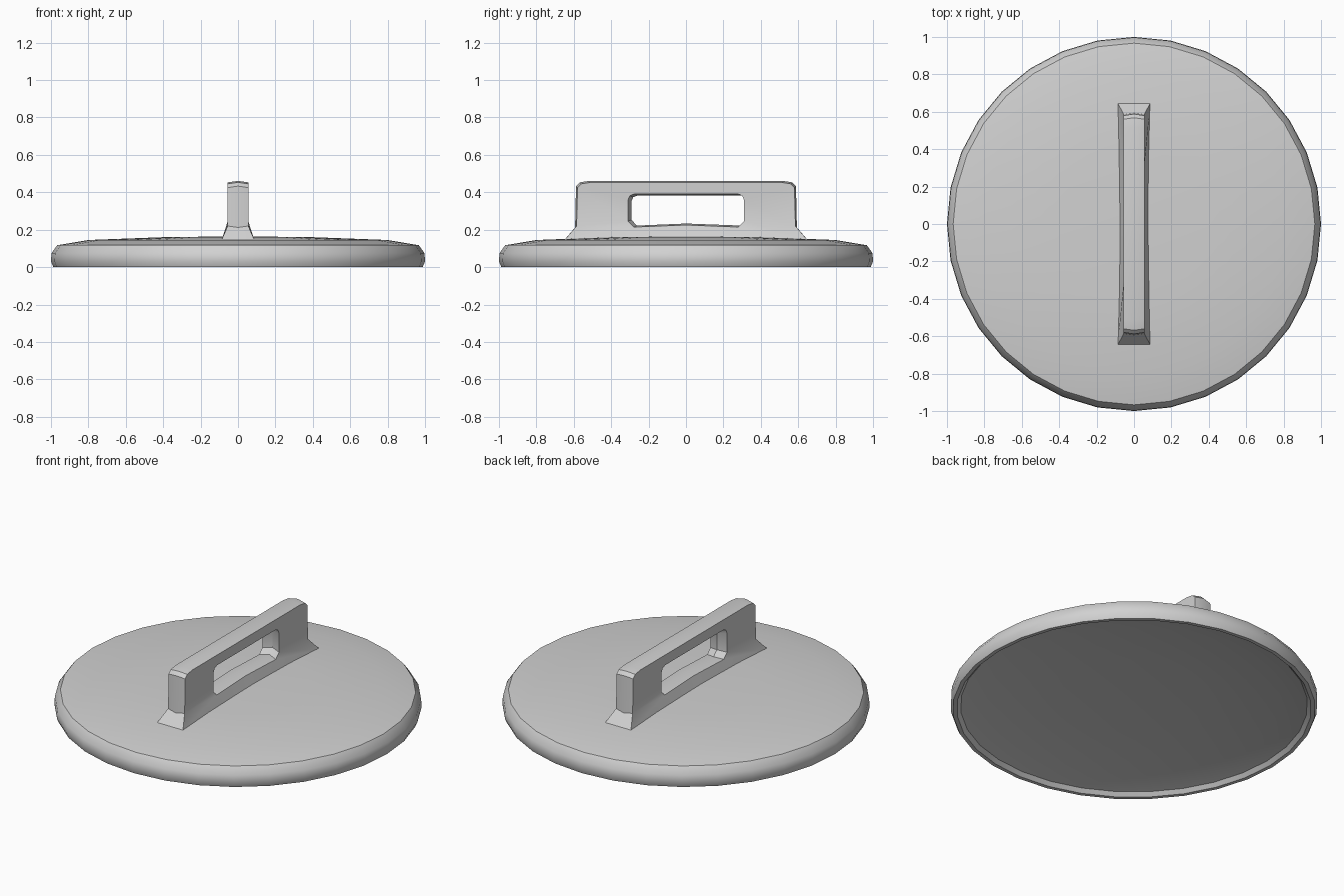
import bpy, bmesh, math

if "Cube" in bpy.data.objects:
    bpy.data.objects.remove(bpy.data.objects["Cube"], do_unlink=True)

GREY = (0.64, 0.64, 0.64, 1)
mat = bpy.data.materials.new("plain grey")
mat.use_nodes = True
mat.diffuse_color = GREY
mat.node_tree.nodes["Principled BSDF"].inputs["Base Color"].default_value = GREY


def finish(name, bm, angle):
    bmesh.ops.recalc_face_normals(bm, faces=bm.faces)
    mesh = bpy.data.meshes.new(name)
    bm.to_mesh(mesh)
    bm.free()
    mesh.materials.append(mat)
    obj = bpy.data.objects.new(name, mesh)
    bpy.context.collection.objects.link(obj)
    bpy.ops.object.select_all(action="DESELECT")
    obj.select_set(True)
    bpy.context.view_layer.objects.active = obj
    bpy.ops.object.shade_smooth_by_angle(angle=math.radians(angle))
    return obj


def bridge(bm, a, b):
    for i in range(len(a)):
        j = (i + 1) % len(a)
        bm.faces.new((a[i], a[j], b[j], b[i]))


# Lid: rings of (radius, height) from the domed underside, round the rim, to the crown
SIDES = 32
PROFILE = [(0.4, 0.079), (0.8, 0.052), (0.945, 0.022), (0.965, 0), (0.987, 0),
           (1, 0.03), (0.997, 0.075), (0.967, 0.117), (0.8, 0.145), (0.4, 0.16)]
bm = bmesh.new()
rings = []
for r, z in PROFILE:
    angles = [math.tau * i / SIDES for i in range(SIDES)]
    rings.append([bm.verts.new((r * math.cos(a), r * math.sin(a), z)) for a in angles])
for a, b in zip(rings, rings[1:]):
    bridge(bm, a, b)
for ring, z in ((rings[0], 0.088), (rings[-1], 0.165)):
    centre = bm.verts.new((0, 0, z))
    for i in range(SIDES):
        bm.faces.new((ring[i], ring[(i + 1) % SIDES], centre))
finish("lid", bm, 32)

# Handle: matching outer and hole outlines as (y, z, half width), bottom to top
W = 0.055
OUTER = [(0, 0.148, 0.08), (0.65, 0.144, 0.088), (0.585, 0.22, W), (0.58, 0.425, W),
         (0.56, 0.445, W), (0.51, 0.453, W), (0, 0.453, W)]
HOLE = [(0, 0.225, W), (0.28, 0.214, W), (0.31, 0.245, W), (0.31, 0.36, W),
        (0.3, 0.382, W), (0.275, 0.392, W), (0, 0.392, W)]


def full_loop(half):
    return half + [(-y, z, w) for y, z, w in half[-2:0:-1]]


def edge_loop(bm, outline, side, swell_y=0, swell_z=0):
    """Outline placed on one side; the middle one swells away from the opening's centre."""
    verts = []
    for y, z, w in outline:
        dy = math.copysign(swell_y, y) if y > 0 else -swell_y if y < 0 else 0
        dz = swell_z if z > 0.3 else -swell_z
        verts.append(bm.verts.new((side * w, y + dy, z + dz)))
    return verts


bm = bmesh.new()
outer, hole = full_loop(OUTER), full_loop(HOLE)
loops = [edge_loop(bm, outer, -1), edge_loop(bm, outer, 0, 0.008, 0.008), edge_loop(bm, outer, 1),
         edge_loop(bm, hole, 1), edge_loop(bm, hole, 0, -0.018, -0.008), edge_loop(bm, hole, -1)]
for a, b in zip(loops, loops[1:] + loops[:1]):
    bridge(bm, a, b)
finish("handle", bm, 35)
